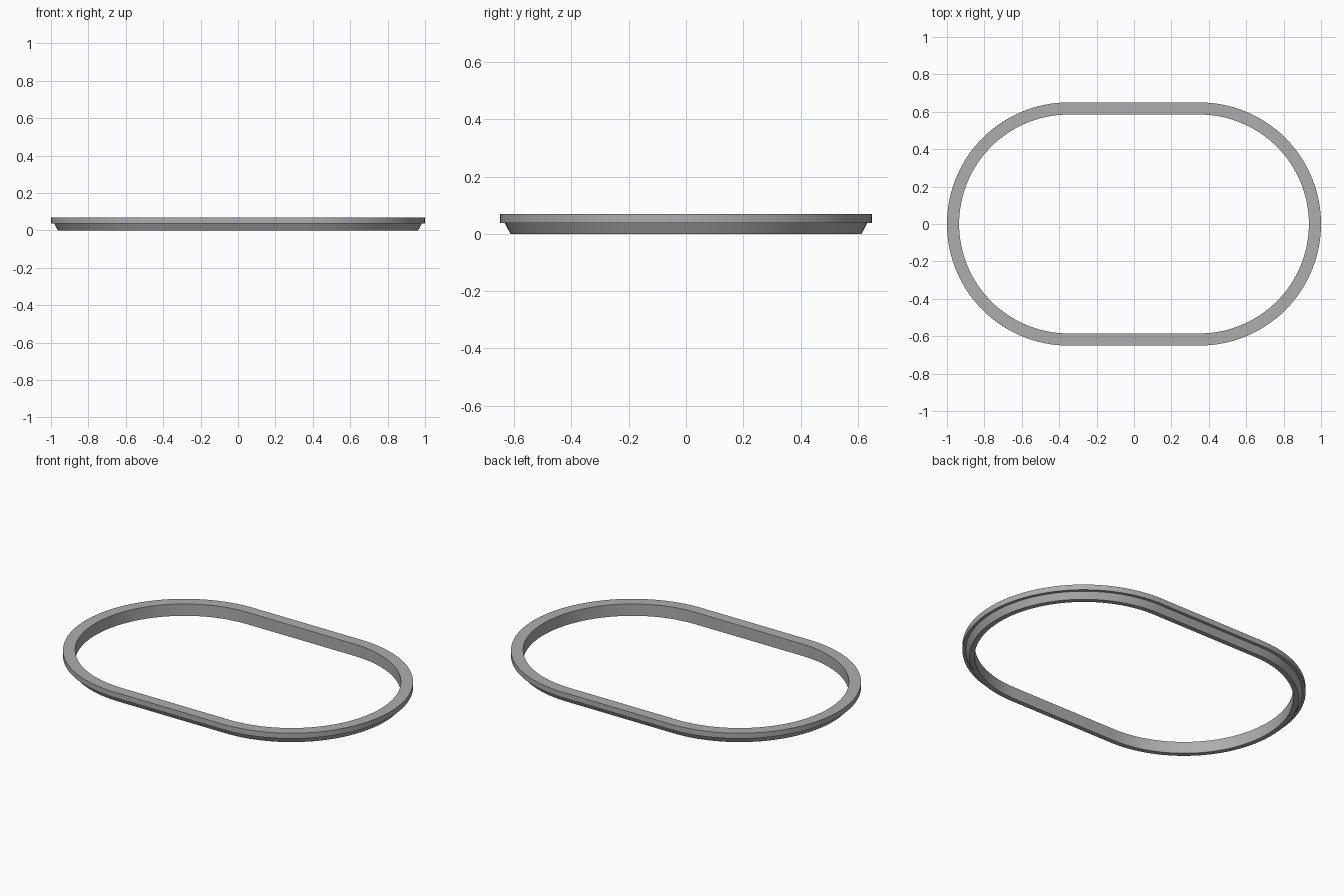
import bpy, bmesh
from math import pi, sin, cos

cube = bpy.data.objects.get("Cube")
if cube:
    bpy.data.objects.remove(cube, do_unlink=True)

HALF_STRAIGHT = 0.35   # distance from the middle to each arc centre
ARC_STEPS = 64         # segments per half circle

# Cross-section as (radius, height): flange above, tapered skirt below
PROFILE = [(0.585, 0), (0.613, 0), (0.633, 0.038),
           (0.65, 0.038), (0.65, 0.07), (0.585, 0.07)]

grey = bpy.data.materials.new("plain grey")
grey.use_nodes = True
colour = (0.42, 0.42, 0.42, 1)
grey.diffuse_color = colour
grey.node_tree.nodes["Principled BSDF"].inputs["Base Color"].default_value = colour


def stadium(bm, radius, z):
    """Loop of vertices: two half circles joined by straight sides."""
    loop = []
    for side in (1, -1):
        for i in range(ARC_STEPS + 1):
            a = -pi / 2 + pi * i / ARC_STEPS
            loop.append(bm.verts.new((side * (HALF_STRAIGHT + radius * cos(a)),
                                      side * radius * sin(a), z)))
    return loop


# Sweep the cross-section around the stadium outline
bm = bmesh.new()
loops = [stadium(bm, r, z) for r, z in PROFILE]
for k, lower in enumerate(loops):
    upper = loops[(k + 1) % len(loops)]
    for i in range(len(lower)):
        j = (i + 1) % len(lower)
        bm.faces.new((lower[i], lower[j], upper[j], upper[i]))
bmesh.ops.recalc_face_normals(bm, faces=bm.faces)

mesh = bpy.data.meshes.new("oval_rim")
bm.to_mesh(mesh)
bm.free()
mesh.materials.append(grey)
rim = bpy.data.objects.new("oval_rim", mesh)
bpy.context.collection.objects.link(rim)

# Smooth curves, sharp profile edges
bpy.ops.object.select_all(action="DESELECT")
rim.select_set(True)
bpy.context.view_layer.objects.active = rim
bpy.ops.object.shade_smooth_by_angle(angle=pi / 8)
